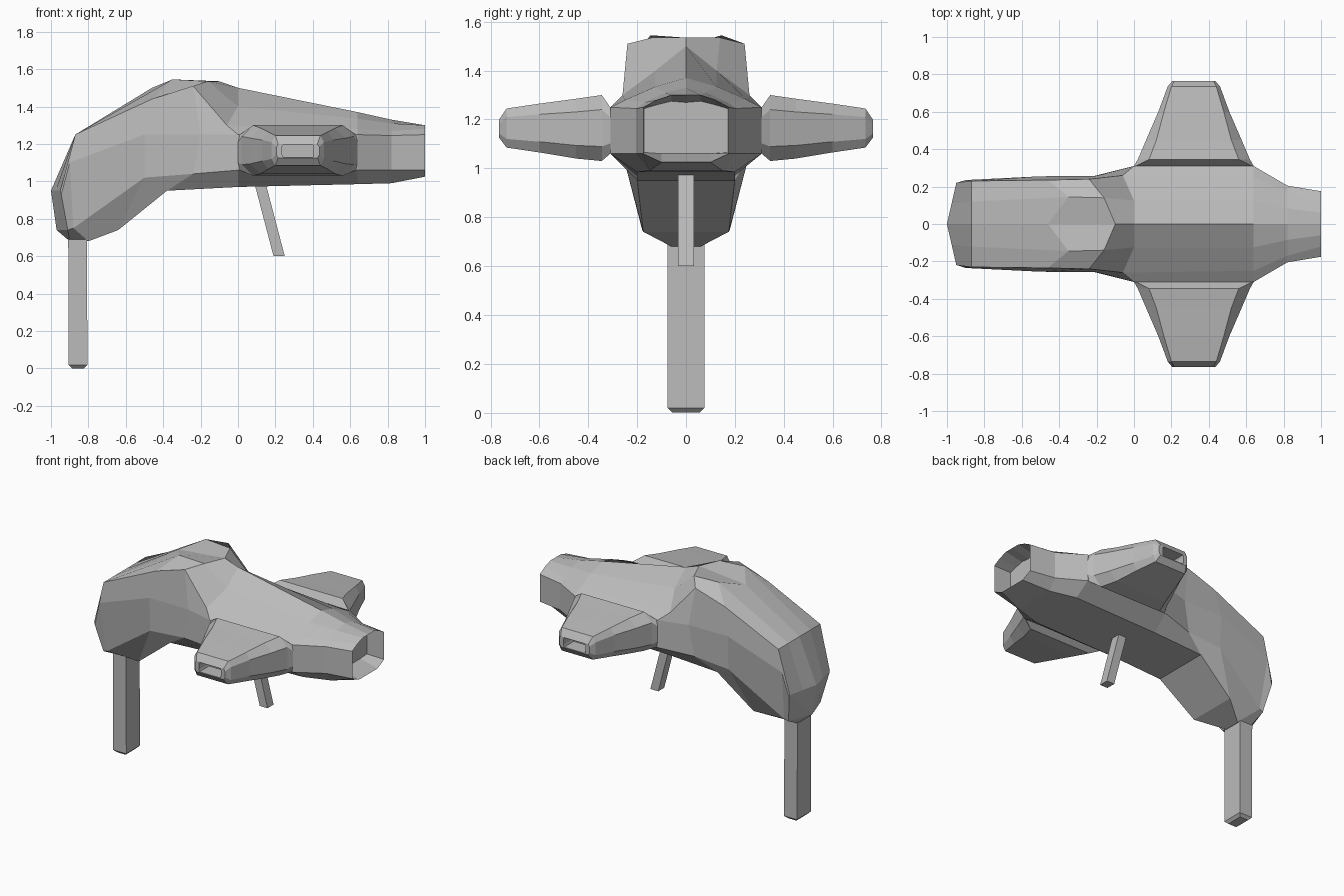
import bpy
import bmesh
from mathutils import Vector

default_cube = bpy.data.objects.get("Cube")
if default_cube:
    bpy.data.objects.remove(default_cube, do_unlink=True)

grey = bpy.data.materials.new("plain_grey")
grey.use_nodes = True
shade = (0.5, 0.5, 0.5, 1)
grey.diffuse_color = shade
grey.node_tree.nodes["Principled BSDF"].inputs["Base Color"].default_value = shade


def finish(bm, name):
    """Turn a bmesh into a named object with the shared material."""
    bmesh.ops.remove_doubles(bm, verts=bm.verts[:], dist=0.0005)
    bmesh.ops.recalc_face_normals(bm, faces=bm.faces[:])
    mesh = bpy.data.meshes.new(name)
    bm.to_mesh(mesh)
    bm.free()
    mesh.materials.append(grey)
    part = bpy.data.objects.new(name, mesh)
    bpy.context.collection.objects.link(part)
    return part


def loft(rings, name, start_tip=None, end_tip=None):
    """Skin closed rings; close each end to a tip point or a flat cap."""
    bm = bmesh.new()
    loops = [[bm.verts.new(p) for p in ring] for ring in rings]
    count = len(loops[0])
    for a, b in zip(loops, loops[1:]):
        for i in range(count):
            j = (i + 1) % count
            bm.faces.new((a[i], a[j], b[j], b[i]))
    for loop, tip in ((loops[0], start_tip), (loops[-1], end_tip)):
        if tip is None:
            bm.faces.new(loop)
        else:
            centre = bm.verts.new(tip)
            for i in range(count):
                bm.faces.new((loop[i], loop[(i + 1) % count], centre))
    return finish(bm, name)


def mirrored(half):
    """Close a top-to-bottom half ring across the centre plane."""
    return list(half) + [(x, -y, z) for x, y, z in reversed(half[1:-1])]


def nose_ring(x, ridge, shoulder, side, floor, keel):
    """Half section of the nose: ridge, shoulder, upright side, keel."""
    (sy, sz), (wy, top, low) = shoulder, side
    return [(x, 0, ridge), (x, sy / 2, (ridge + sz) / 2 + 0.01), (x, sy, sz),
            (x, wy, top), (x, wy, low), (x, keel, floor), (x, 0, floor)]


# Body: rear drop, hump, tapering nose, then back into the open mouth
tail = [(-1, 0, .95), (-.975, .11, .95), (-.95, .22, .95), (-.945, .22, .93),
        (-.91, .175, .74), (-.9, .06, .68), (-.9, 0, .68)]
back = [(-.87, 0, 1.25), (-.87, .12, 1.25), (-.87, .23, 1.25), (-.9, .235, 1.1),
        (-.88, .18, .75), (-.8, .06, .68), (-.8, 0, .68)]
hump_rear = [(-.46, 0, 1.5), (-.35, .145, 1.545), (-.46, .235, 1.44), (-.5, .255, 1.25),
             (-.5, .25, 1.02), (-.64, .175, .74), (-.64, 0, .74)]
hump_front = [(-.1, 0, 1.535), (-.16, .14, 1.535), (-.24, .24, 1.51), (-.2, .258, 1.25),
              (-.24, .25, 1.04), (-.38, .2, .95), (-.38, 0, .95)]
root = nose_ring(0, 1.5, (.25, 1.28), (.31, 1.25, 1.06), .97, .2)
root[2] = (-.06, .26, 1.3)
nose = [
    root,
    nose_ring(.64, 1.37, (.25, 1.28), (.31, 1.25, 1.06), .985, .2),
    nose_ring(.82, 1.33, (.17, 1.27), (.205, 1.245, 1.06), .99, .15),
    nose_ring(1, 1.3, (.12, 1.28), (.175, 1.25, 1.06), 1.025, .1),
]
mouth = nose_ring(.87, 1.27, (.12, 1.26), (.17, 1.245, 1.065), 1.06, .1)
body_rings = [tail, back, hump_rear, hump_front] + nose + [mouth]
loft([mirrored(r) for r in body_rings], "body", start_tip=(-.97, 0, .74))

# Side arms: eight-sided flared sections ending in a square socket
ARM_X = 0.32


def arm_section(y, half, inset, top, low):
    mid, rise = (top + low) / 2, (top - low) * 0.28
    corner = [(half - inset, top), (half, mid + rise), (half, mid - rise), (half - inset, low)]
    outline = corner + [(-x, z) for x, z in reversed(corner)]
    return [(ARM_X + x, y, z) for x, z in outline]


arm_profile = [
    (.2, .32, .01, 1.25, 1.06),
    (.31, .32, .01, 1.25, 1.06),
    (.345, .3, .06, 1.3, 1.03),
    (.45, .255, .055, 1.285, 1.04),
    (.6, .19, .03, 1.265, 1.065),
    (.735, .14, .02, 1.245, 1.085),
    (.765, .115, .01, 1.2, 1.125),
    (.765, .085, .005, 1.195, 1.13),
    (.66, .085, .005, 1.195, 1.13),
]
for side, label in ((1, "left"), (-1, "right")):
    sections = [arm_section(y * side, *rest) for y, *rest in arm_profile]
    loft(sections, label + "_arm")


def bar(name, top, bottom, size_x, size_y, bevel):
    """Slanted rectangular bar with level ends and a chamfered foot."""
    bm = bmesh.new()
    bmesh.ops.create_cube(bm, size=1)
    for v in bm.verts:
        end = Vector(top if v.co.z > 0 else bottom)
        v.co = end + Vector((v.co.x * size_x, v.co.y * size_y, 0))
    middle = (top[2] + bottom[2]) / 2
    foot = [e for e in bm.edges if all(v.co.z < middle for v in e.verts)]
    if bevel:
        bmesh.ops.bevel(bm, geom=foot, offset=bevel, segments=1, affect='EDGES')
    return finish(bm, name)


# Rear handle and trigger
bar("handle", (-.858, 0, .75), (-.855, 0, 0), .1, .15, .018)
bar("trigger", (.11, 0, 1.02), (.22, 0, .6), .06, .066, 0)
